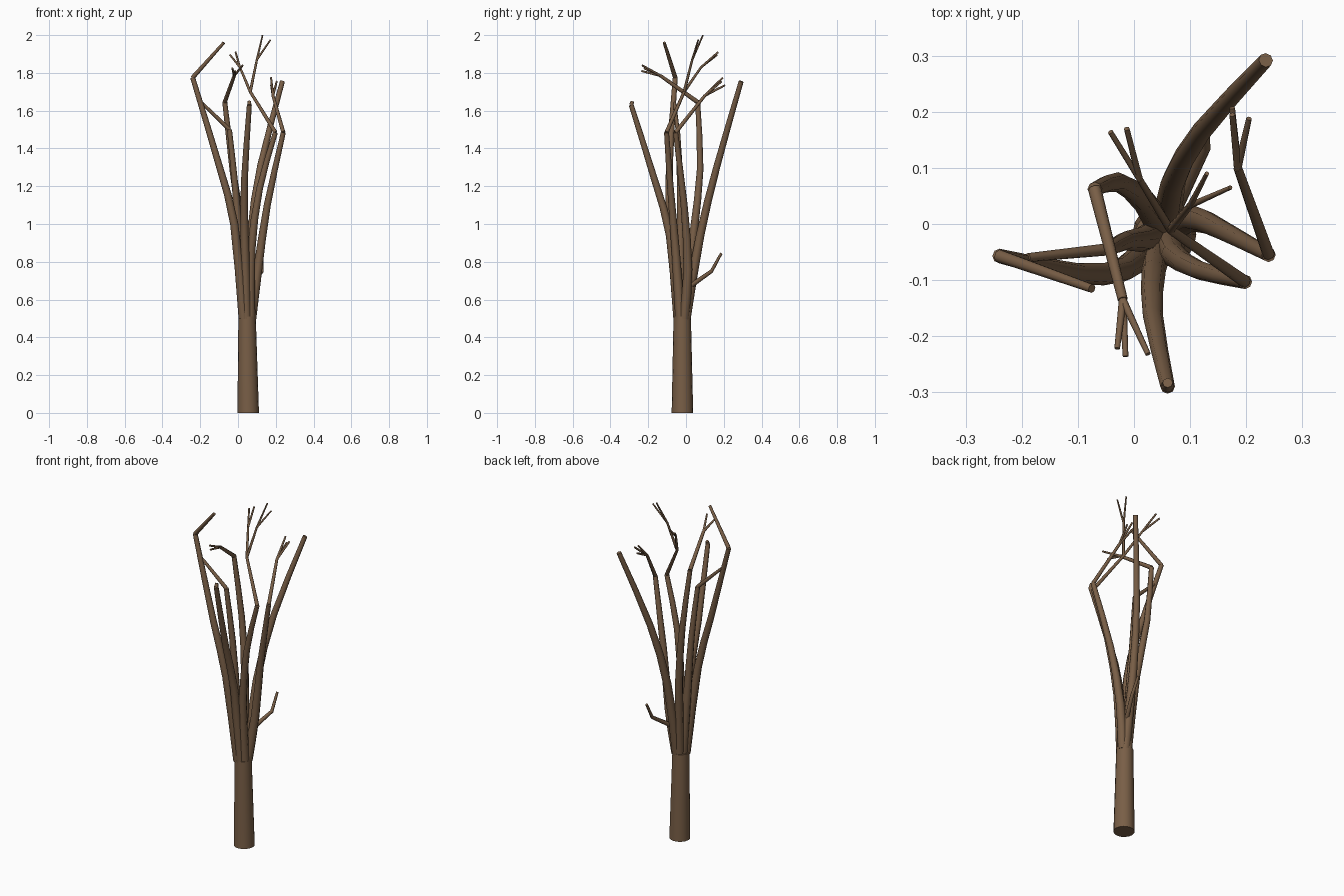
import bpy, bmesh, math
from mathutils import Vector

if "Cube" in bpy.data.objects:
    bpy.data.objects.remove(bpy.data.objects["Cube"])

bark = bpy.data.materials.new("bark")
bark.diffuse_color = (0.19, 0.113, 0.062, 1)
bark.use_nodes = True
bark.node_tree.nodes["Principled BSDF"].inputs["Base Color"].default_value = bark.diffuse_color


def smooth_path(pts, steps=2):
    """Catmull-Rom resampling of a path."""
    p = [pts[0] * 2 - pts[1]] + pts + [pts[-1] * 2 - pts[-2]]
    out = []
    for i in range(1, len(p) - 2):
        a, b, c, d = p[i - 1:i + 3]
        for k in range(steps):
            t = k / steps
            out.append(0.5 * (2 * b + (c - a) * t + (2 * a - 5 * b + 4 * c - d) * t * t
                              + (3 * b - a - 3 * c + d) * t ** 3))
    return out + [pts[-1]]


def tube(name, pts, r0, r1, sides=8, smooth=False):
    """Capped tapering tube along a path."""
    pts = [Vector(p) for p in pts]
    if smooth:
        pts = smooth_path(pts)
    dist = [0]
    for a, b in zip(pts, pts[1:]):
        dist.append(dist[-1] + (b - a).length)
    bm = bmesh.new()
    rings = []
    u = Vector((1, 0, 0))
    for i, p in enumerate(pts):
        t = (pts[min(i + 1, len(pts) - 1)] - pts[max(i - 1, 0)]).normalized()
        u = (u - t * u.dot(t)).normalized()
        v = t.cross(u)
        r = r0 + (r1 - r0) * dist[i] / dist[-1]
        rings.append([bm.verts.new(p + r * (u * math.cos(a) + v * math.sin(a)))
                      for a in (2 * math.pi * k / sides for k in range(sides))])
    for lo, hi in zip(rings, rings[1:]):
        for k in range(sides):
            n = (k + 1) % sides
            bm.faces.new((lo[k], lo[n], hi[n], hi[k]))
    bm.faces.new(rings[0][::-1])
    bm.faces.new(rings[-1])
    me = bpy.data.meshes.new(name)
    bm.to_mesh(me)
    bm.free()
    me.polygons.foreach_set("use_smooth", [True] * len(me.polygons))
    me.set_sharp_from_angle(angle=math.radians(50))
    me.materials.append(bark)
    ob = bpy.data.objects.new(name, me)
    bpy.context.collection.objects.link(ob)


# Trunk
tube("trunk", [(.054, -.019, 0), (.048, -.02, .51)], .057, .046, 16)

# Main stems fanning out of the trunk top
stems = {
    "back_right": [(.06, -.002, .5), (.07, .075, .94), (.12, .165, 1.31), (.235, .292, 1.755)],
    "right": [(.07, -.01, .5), (.105, .01, .76), (.155, -.01, 1.10), (.24, -.055, 1.485)],
    "front_right": [(.065, -.03, .5), (.07, -.055, .86), (.115, -.082, 1.19), (.198, -.103, 1.485)],
    "front": [(.045, -.04, .5), (.035, -.085, .94), (.034, -.165, 1.23), (.06, -.29, 1.63)],
    "back_left": [(.045, -.005, .5), (.018, .04, .95), (-.028, .075, 1.29), (-.07, .062, 1.645)],
    "left": [(.03, -.04, .5), (-.02, -.082, 1.0), (-.1, -.088, 1.31), (-.24, -.057, 1.775)],
    "inner_left": [(.035, -.02, .5), (.012, -.028, .85), (-.015, -.03, 1.2), (-.045, -.045, 1.5)],
}
for name, path in stems.items():
    tube("stem_" + name, path, .027, .013, 8, True)

# Twigs: path, start radius, end radius
rf, lf = (.185, .1, 1.68), (-.02, -.135, 1.785)
cf, cl, cr = (.065, -.01, 1.7), (.01, .08, 1.83), (.1, .033, 1.87)
tip = {k: p[-1] for k, p in stems.items()}
twigs = [
    ([tip["right"], rf], .011, .008),
    ([rf, (.175, .207, 1.735)], .007, .005),
    ([rf, (.175, .195, 1.775)], .007, .005),
    ([rf, (.205, .188, 1.755)], .007, .005),
    ([tip["front_right"], cf], .011, .008),
    ([cf, cl], .008, .006),
    ([cl, (-.042, .164, 1.895)], .006, .005),
    ([cl, (-.013, .17, 1.91)], .006, .005),
    ([cf, cr], .008, .006),
    ([cr, (.13, .09, 2.0)], .006, .004),
    ([cr, (.172, .065, 1.975)], .006, .004),
    ([tip["front"], (.06, -.283, 1.65)], .011, .009),
    ([tip["back_left"], lf], .012, .009),
    ([lf, (-.03, -.222, 1.825)], .007, .005),
    ([lf, (-.015, -.236, 1.81)], .007, .005),
    ([lf, (.025, -.232, 1.84)], .007, .005),
    ([tip["left"], (-.075, -.115, 1.96)], .012, .008),
    ([tip["inner_left"], (-.19, -.06, 1.64)], .011, .008),
    ([(.06, 0, .655), (.127, .135, .75), (.127, .187, .845)], .014, .007),
]
for i, (path, r0, r1) in enumerate(twigs):
    tube(f"twig_{i + 1}", path, r0, r1)
